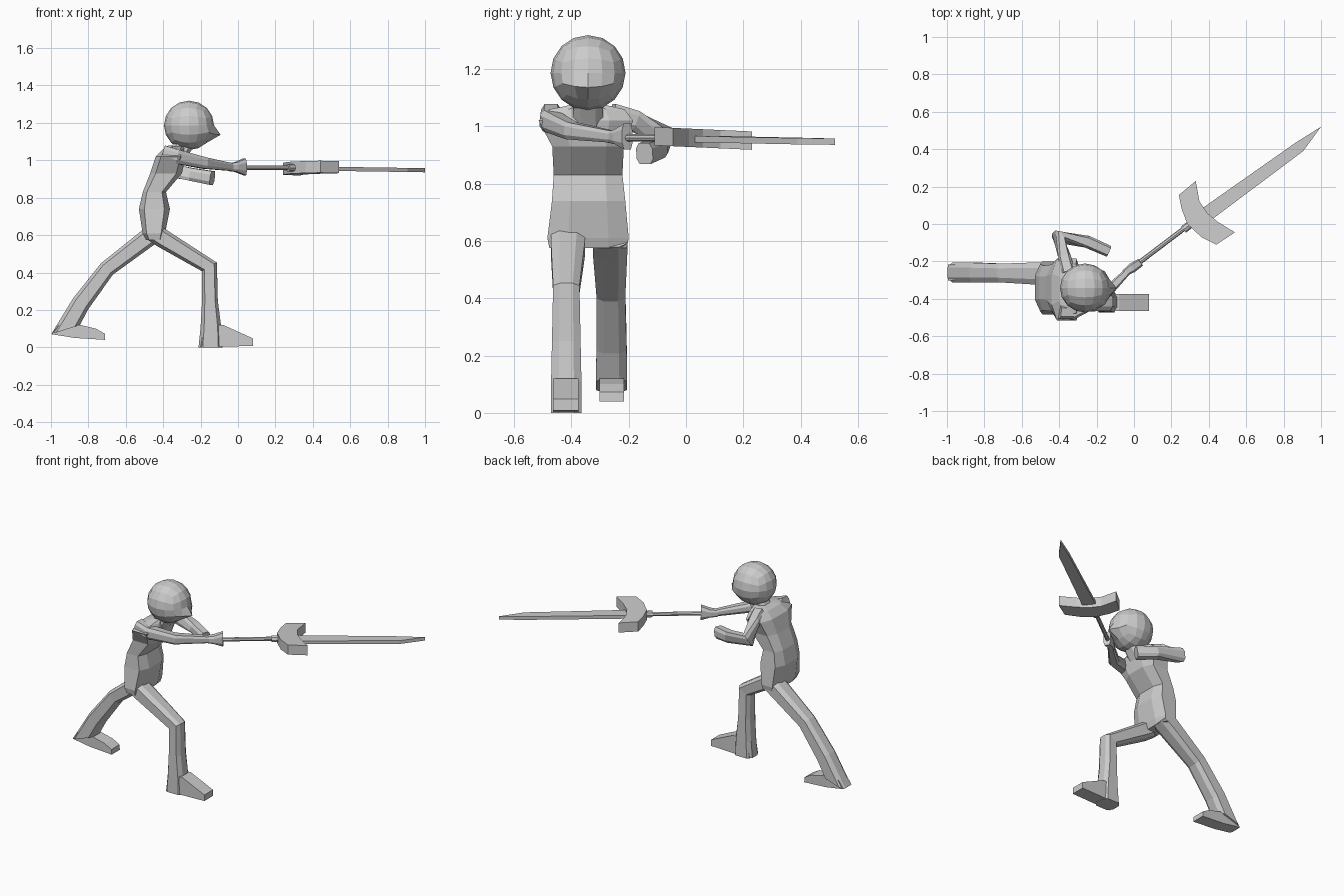
import bpy, bmesh
from math import tan, pi, cos, sin
from mathutils import Vector as V

if "Cube" in bpy.data.objects:
    bpy.data.objects.remove(bpy.data.objects["Cube"])

BOX8 = [(1, .5), (.65, 1), (-.65, 1), (-1, .5), (-1, -.5), (-.65, -1), (.65, -1), (1, -.5)]
ROUND = [(cos(i * pi / 4), sin(i * pi / 4)) for i in range(8)]


def finish(name, bm):
    bmesh.ops.recalc_face_normals(bm, faces=bm.faces)
    me = bpy.data.meshes.new(name)
    bm.to_mesh(me)
    bm.free()
    ob = bpy.data.objects.new(name, me)
    bpy.context.collection.objects.link(ob)
    return ob


def skin(name, rings):
    """Join rings of points into a capped tube."""
    bm = bmesh.new()
    vs = [[bm.verts.new(p) for p in r] for r in rings]
    n = len(vs[0])
    for a, b in zip(vs, vs[1:]):
        for i in range(n):
            j = (i + 1) % n
            bm.faces.new((a[i], a[j], b[j], b[i]))
    bm.faces.new(vs[0])
    bm.faces.new(vs[-1][::-1])
    return finish(name, bm)


def loft(name, secs, ref, profile=BOX8):
    """Sections: centre, half depth, half size along ref, optional direction."""
    rings = []
    for i, s in enumerate(secs):
        c = V(s[0])
        if len(s) > 3:
            t = V(s[3]).normalized()
        else:
            t = V((0, 0, 0))
            if i > 0:
                t += (c - V(secs[i - 1][0])).normalized()
            if i < len(secs) - 1:
                t += (V(secs[i + 1][0]) - c).normalized()
            t.normalize()
        v = V(ref)
        v = (v - t * v.dot(t)).normalized()
        u = v.cross(t)
        rings.append([c + u * s[1] * a + v * s[2] * b for a, b in profile])
    return skin(name, rings)


Y, Z = (0, 1, 0), (0, 0, 1)

# Torso, level sections from hips to neck base
loft("torso", [(c, d, w, Z) for c, d, w in [
    ((-.447, -.342, .575), .045, .135),
    ((-.45, -.342, .61), .06, .142),
    ((-.447, -.34, .74), .083, .128),
    ((-.447, -.342, .83), .062, .12),
    ((-.385, -.342, .93), .085, .125),
    ((-.36, -.35, 1.02), .08, .165),
    ((-.345, -.345, 1.06), .055, .13),
    ((-.32, -.342, 1.075), .03, .06)]], Y)

# Neck
loft("neck", [((-.33, -.342, 1.02), .05, .055), ((-.28, -.342, 1.1), .05, .05)], Y)

# Head: rounded cube with a pointed lower face
bm = bmesh.new()
bmesh.ops.create_cube(bm, size=2)
bmesh.ops.subdivide_edges(bm, edges=bm.edges[:], cuts=3, use_grid_fill=True)
for v in bm.verts:
    p = V([tan(k * pi / 4) for k in v.co]).normalized()
    push = 0
    if p.x > .5 and -.5 < p.z < -.2:
        push = .045 if abs(p.y) < .1 else .015
    v.co = V((-.262 + p.x * .134 + push, -.342 + p.y * .131, 1.187 + p.z * .132))
finish("head", bm)

# Front leg and back leg
loft("front_leg", [
    ((-.46, -.412, .62), .05, .06), ((-.40, -.412, .58), .05, .06),
    ((-.153, -.418, .43), .046, .046), ((-.15, -.418, .25), .042, .05),
    ((-.145, -.418, .11), .055, .053), ((-.147, -.418, 0), .064, .054, (0, 0, -1))], Y)
loft("back_leg", [
    ((-.43, -.265, .62), .05, .06), ((-.49, -.265, .58), .05, .06),
    ((-.70, -.262, .42), .044, .05), ((-.84, -.26, .235), .05, .053),
    ((-.922, -.26, .095), .08, .054, (.3, 0, -.95))], Y)


def foot(name, prof, y0, y1):
    skin(name, [[(x, y, z) for x, z in prof] for y in (y0, y1)])


# Feet as side profiles
foot("front_foot", [(-.2, 0), (.08, .008), (.08, .048), (-.08, .12), (-.18, .12)], -.465, -.375)
foot("back_foot", [(-.995, .07), (-.87, .05), (-.71, .04), (-.712, .073),
                   (-.76, .1), (-.845, .12), (-.96, .12)], -.302, -.217)

# Sword arm and gripping hand
loft("sword_arm", [
    ((-.40, -.47, 1.04), .035, .04), ((-.33, -.475, 1.02), .036, .038),
    ((-.18, -.40, .985), .032, .03), ((-.03, -.25, .963), .018, .02)], Z)
loft("sword_hand", [
    ((-.05, -.262, .963), .018, .02), ((-.01, -.235, .964), .026, .026),
    ((.035, -.205, .965), .022, .045)], Z)

# Bent guarding arm
loft("bent_arm", [
    ((-.35, -.26, 1.04), .035, .04), ((-.37, -.18, 1.02), .034, .036),
    ((-.405, -.07, .955), .036, .042), ((-.25, -.095, .925), .033, .034),
    ((-.137, -.145, .905), .031, .037)], Z)

# Sword grip and collar
loft("grip", [((-.03, -.25, .96), .013, .013), ((.30, 0, .96), .013, .013)], Z, ROUND)
loft("grip_collar", [((.265, -.03, .96), .021, .021), ((.295, -.006, .96), .021, .021)], Z, ROUND)


def plate(name, outline, half, level):
    skin(name, [[(x, y, level(x, y) + s) for x, y in outline] for s in (-half, half)])


# Crossguard and blade as flat plates
plate("crossguard", [(.24, .155), (.255, .08), (.285, 0), (.36, -.07), (.44, -.11), (.54, -.045),
                     (.45, .01), (.39, .06), (.35, .12), (.33, .23)], .032, lambda x, y: .961 - .045 * y)
plate("blade", [(.345, .07), (.86, .432), (1.0, .52), (.905, .39), (.40, .012)],
      .011, lambda x, y: .962 - .015 * x)
